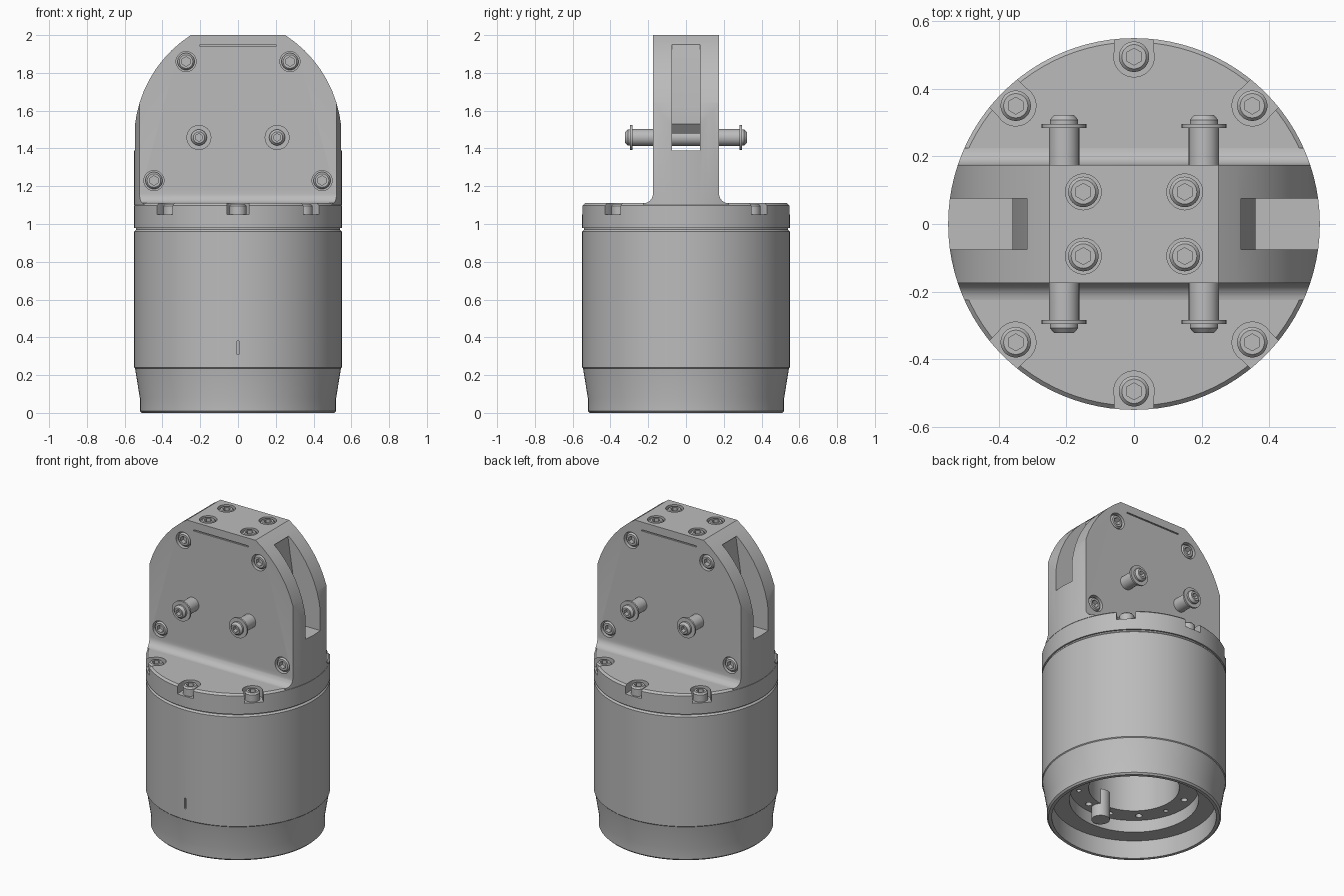
import bpy, bmesh, math
from mathutils import Vector, Matrix

if "Cube" in bpy.data.objects:
    bpy.data.objects.remove(bpy.data.objects["Cube"])

GREY = (0.5, 0.5, 0.5, 1)
steel = bpy.data.materials.new("plain_grey")
steel.use_nodes = True
steel.diffuse_color = GREY
steel.node_tree.nodes["Principled BSDF"].inputs["Base Color"].default_value = GREY

R = 0.55          # outer radius of the housing
HALF = 0.175      # half thickness of the tongue
SEG = 96


def add(name, bm):
    bmesh.ops.recalc_face_normals(bm, faces=bm.faces)
    mesh = bpy.data.meshes.new(name)
    bm.to_mesh(mesh)
    bm.free()
    mesh.materials.append(steel)
    ob = bpy.data.objects.new(name, mesh)
    bpy.context.collection.objects.link(ob)
    return ob


def lathe(name, profile, seg=SEG):
    """Turn an (r, z) line around the z axis."""
    bm = bmesh.new()
    vs = [bm.verts.new((r, 0, z)) for r, z in profile]
    es = [bm.edges.new(p) for p in zip(vs, vs[1:])]
    bmesh.ops.spin(bm, geom=vs + es, cent=(0, 0, 0), axis=(0, 0, 1),
                   angle=math.tau, steps=seg)
    bmesh.ops.remove_doubles(bm, verts=bm.verts, dist=1e-5)
    return add(name, bm)


def prism(name, points, depth, axis):
    """Extrude a flat outline by +-depth along x or y."""
    place = (lambda a, z, d: (d, a, z)) if axis == "x" else (lambda a, z, d: (a, d, z))
    bm = bmesh.new()
    face = bm.faces.new([bm.verts.new(place(a, z, -depth)) for a, z in points])
    new = bmesh.ops.extrude_face_region(bm, geom=[face])["geom"]
    bmesh.ops.translate(bm, vec=place(0, 0, 2 * depth),
                        verts=[v for v in new if isinstance(v, bmesh.types.BMVert)])
    return add(name, bm)


def rod(pos, direction, r, depth, seg=32):
    """Cylinder reaching depth to both sides of pos."""
    bm = bmesh.new()
    m = Matrix.Translation(pos) @ Vector(direction).to_track_quat("Z", "Y").to_matrix().to_4x4()
    bmesh.ops.create_cone(bm, cap_ends=True, segments=seg, radius1=r, radius2=r,
                          depth=2 * depth, matrix=m)
    return add("cutter", bm)


def box(pos, size, turn=0):
    bm = bmesh.new()
    m = Matrix.Translation(pos) @ Matrix.Rotation(turn, 4, "Z") @ Matrix.Diagonal((*size, 1))
    bmesh.ops.create_cube(bm, size=1, matrix=m)
    return add("cutter", bm)


def boolean(ob, cutters, operation="DIFFERENCE"):
    for c in cutters:
        mod = ob.modifiers.new("cut", "BOOLEAN")
        mod.operation, mod.solver, mod.object = operation, "EXACT", c
        bpy.context.view_layer.objects.active = ob
        bpy.ops.object.modifier_apply(modifier=mod.name)
        bpy.data.objects.remove(c)


def smooth(ob):
    bpy.ops.object.select_all(action="DESELECT")
    ob.select_set(True)
    bpy.context.view_layer.objects.active = ob
    bpy.ops.object.shade_smooth_by_angle(angle=math.radians(25))


def place(template, name, pos, direction):
    ob = template.copy()
    ob.name = name
    ob.location = pos
    ob.rotation_mode = "QUATERNION"
    ob.rotation_quaternion = Vector(direction).to_track_quat("Z", "Y")
    bpy.context.collection.objects.link(ob)


def mirrored(points):
    return points + [(-a, z) for a, z in reversed(points)]


# Hollow housing, open below, with a stepped inside
body = lathe("housing", [
    (0, 0.97), (0.54, 0.97), (R, 0.96), (R, 0.24), (0.545, 0.235), (0.52, 0.08),
    (0.52, 0.01), (0.51, 0), (0.49, 0), (0.49, 0.12), (0.385, 0.12),
    (0.385, 0.2), (0.27, 0.2), (0.27, 0.45), (0, 0.45)])
holes = []
for i in range(12):
    a = math.tau * (i + 0.5) / 12
    holes.append(rod((0.33 * math.cos(a), 0.33 * math.sin(a), 0.2), (0, 0, 1),
                     0.02 if i % 2 else 0.014, 0.04, 16))
boolean(body, holes + [box((0, -R, 0.345), (0.012, 0.03, 0.07))])
smooth(body)

# Guide post inside the opening
smooth(lathe("inner_post", [(0, 0.12), (0.055, 0.12), (0.055, 0.3), (0, 0.3)], 32))
bpy.data.objects["inner_post"].location = (0, -0.31, 0)

# Recessed joint between housing and flange
smooth(lathe("joint_ring", [(0, 0.96), (0.54, 0.96), (0.54, 0.99), (0, 0.99)]))

# Flange with six screw pockets open to the outside
flange = lathe("flange", [(0, 0.978), (R, 0.978), (R, 1.098), (0.538, 1.11), (0, 1.11)])
flange_screws = []
for deg in (45, 90, 135, 225, 270, 315):
    a = math.radians(deg)
    out = Vector((math.cos(a), math.sin(a), 0))
    flange_screws.append(out * 0.495)
    boolean(flange, [rod(out * 0.495 + Vector((0, 0, 1.11)), (0, 0, 1), 0.06, 0.06),
                     box(out * 0.555 + Vector((0, 0, 1.11)), (0.12, 0.116, 0.12), a)])
smooth(flange)

# Tongue: filleted foot, rounded shoulders, flat top
foot = [(HALF + 0.05 * (1 - math.cos(t)), 1.16 - 0.05 * math.sin(t))
        for t in (math.radians(d) for d in range(90, -1, -15))]
tongue = prism("tongue", mirrored([(0.225, 1.1)] + foot + [(HALF, 2)]), 0.7, "x")
arc = [(-0.104 + 0.654 * math.cos(t), 1.45 + 0.654 * math.sin(t))
       for t in (math.radians(57.25 * i / 10) for i in range(11))]
shoulders = prism("cutter", mirrored([(0.55, 1)] + arc), 0.7, "y")
round_side = lathe("cutter", [(0, 0.9), (R, 0.9), (R, 2.2), (0, 2.2)])
boolean(tongue, [shoulders, round_side], "INTERSECT")

# Slot running in from both ends, joined by a low passage
slot = prism("cutter", mirrored([(0.7, 1.39), (0.7, 1.95), (0.31, 1.95), (0.36, 1.62),
                                 (0.36, 1.53), (0.32, 1.48)]), 0.075, "y")
boolean(tongue, [slot])

# Screw seats and a fine groove on each broad face, screw seats on top
seats = []
for s in (-1, 1):
    for side in (-1, 1):
        seats += [((side * 0.275, s * HALF, 1.86), (0, s, 0)),
                  ((side * 0.445, s * HALF, 1.23), (0, s, 0)),
                  ((side * 0.15, s * 0.095, 2), (0, 0, 1))]
    boolean(tongue, [box((0, s * HALF, 1.945), (0.4, 0.016, 0.008))])
boolean(tongue, [rod(p, d, 0.053, 0.035) for p, d in seats])
smooth(tongue)

# Socket screws, all sharing one mesh
screw = lathe("screw", [(0, -0.06), (0.045, -0.06), (0.045, -0.01), (0.036, 0), (0, 0)], 32)
boolean(screw, [rod((0, 0, 0), (0, 0, 1), 0.025, 0.03, 6)])
smooth(screw)
for p, d in seats:
    place(screw, "tongue_screw", Vector(p) - Vector(d) * 0.003, d)
for p in flange_screws:
    place(screw, "flange_screw", p + Vector((0, 0, 1.106)), (0, 0, 1))
bpy.data.objects.remove(screw)

# Cross pins with a retaining washer and socket at each end
pin = lathe("pin", [(0, 0), (0.045, 0), (0.045, 0.284), (0.066, 0.284), (0.066, 0.296),
                    (0.042, 0.296), (0.042, 0.308), (0.03, 0.322), (0, 0.322)], 32)
boolean(pin, [rod((0, 0, 0.322), (0, 0, 1), 0.02, 0.03, 6)])
smooth(pin)
for side in (-1, 1):
    for s in (-1, 1):
        place(pin, "cross_pin", (side * 0.207, 0, 1.458), (0, s, 0))
bpy.data.objects.remove(pin)
